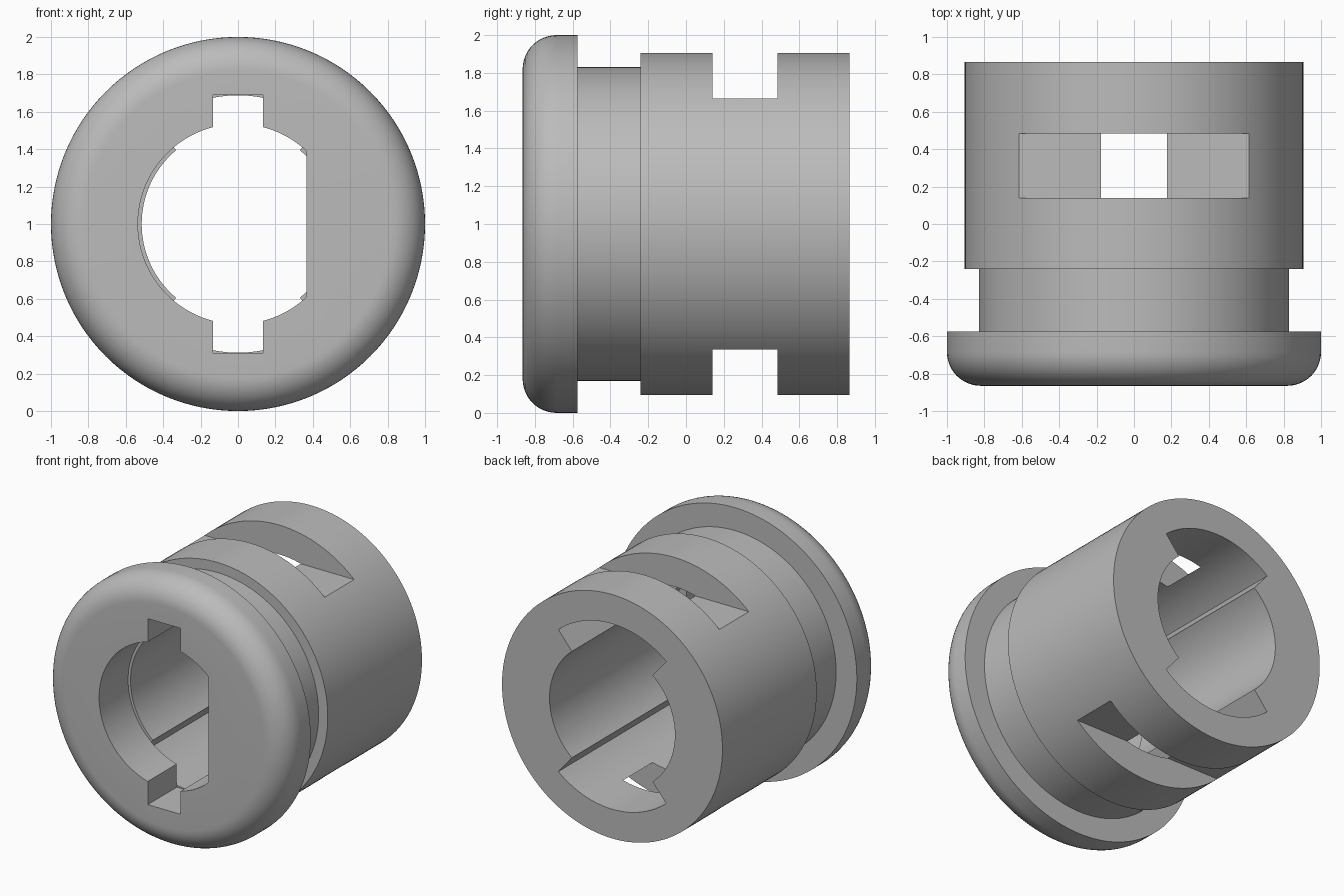
import bpy, bmesh
from math import sin, cos, pi, radians, sqrt, asin, acos
from mathutils import Matrix, Vector

if "Cube" in bpy.data.objects:
    bpy.data.objects.remove(bpy.data.objects["Cube"], do_unlink=True)

CENTRE = 1.0              # height of the axis
FRONT, BACK = -0.865, 0.865
STEP = -0.525             # depth where the front opening meets the rear bore

grey = bpy.data.materials.new("plain grey")
grey.use_nodes = True
grey.diffuse_color = (0.5, 0.5, 0.5, 1)
grey.node_tree.nodes["Principled BSDF"].inputs["Base Color"].default_value = (0.5, 0.5, 0.5, 1)


def add_object(name, bm):
    bmesh.ops.recalc_face_normals(bm, faces=bm.faces)
    mesh = bpy.data.meshes.new(name)
    bm.to_mesh(mesh)
    bm.free()
    obj = bpy.data.objects.new(name, mesh)
    bpy.context.collection.objects.link(obj)
    mesh.materials.append(grey)
    return obj


def arc(radius, start, end, steps):
    return [(radius * cos(start + (end - start) * i / steps),
             radius * sin(start + (end - start) * i / steps)) for i in range(steps + 1)]


def prism(name, outline, y0, y1):
    """Extrude an outline in x and z along y."""
    bm = bmesh.new()
    face = bm.faces.new([bm.verts.new((x, y0, z + CENTRE)) for x, z in outline])
    moved = bmesh.ops.extrude_face_region(bm, geom=[face])["geom"]
    bmesh.ops.translate(bm, vec=(0, y1 - y0, 0),
                        verts=[v for v in moved if isinstance(v, bmesh.types.BMVert)])
    return add_object(name, bm)


def box(name, x, y0, y1, z0, z1):
    return prism(name, [(-x, z0), (x, z0), (x, z1), (-x, z1)], y0, y1)


# Turned body: rounded flange, neck and barrel
FILLET = 0.18
profile = [(0, FRONT)]
profile += [(1 - FILLET + r, FRONT + FILLET + y) for r, y in arc(FILLET, -pi / 2, 0, 12)]
profile += [(1, -0.575), (0.83, -0.575), (0.83, -0.24), (0.905, -0.24), (0.905, BACK), (0, BACK)]
bm = bmesh.new()
verts = [bm.verts.new((r, y, CENTRE)) for r, y in profile]
edges = [bm.edges.new(pair) for pair in zip(verts, verts[1:])]
bmesh.ops.spin(bm, geom=verts + edges, cent=(0, 0, CENTRE), axis=(0, 1, 0),
               angle=2 * pi, steps=128, use_duplicate=False)
bmesh.ops.remove_doubles(bm, verts=bm.verts, dist=1e-4)
body = add_object("flanged_bushing", bm)

# Front opening: round hole with a flat on one side and two keyways
HOLE, FLAT, KEY, KEY_TOP = 0.535, 0.365, 0.135, 0.69
flat_angle, key_angle = acos(FLAT / HOLE), acos(KEY / HOLE)
upper = arc(HOLE, flat_angle, key_angle, 8) + [(KEY, KEY_TOP), (-KEY, KEY_TOP)]
upper += arc(HOLE, pi - key_angle, pi, 24)
lower = [(x, -z) for x, z in reversed(upper[:-1])]
front_hole = prism("front_hole_cutter", upper + lower, FRONT - 0.1, STEP)

# Rear bore: narrow at the sides, wide sectors above and below
side, wide, half = 0.515, 0.688, radians(50)
outline = (arc(side, -half, half, 32) + arc(wide, half, pi - half, 32)
           + arc(side, pi - half, pi + half, 32) + arc(wide, pi + half, 2 * pi - half, 32))
rear_bore = prism("rear_bore_cutter", outline, STEP - 0.001, BACK + 0.1)

# Cross slots in the top and bottom of the barrel
slots = [box("slot_cutter", 1.2, 0.14, 0.485, *span) for span in ((0.665, 1.2), (-1.2, -0.665))]

# Cut everything out, then bake the result
cutters = [front_hole, rear_bore] + slots
for cutter in cutters:
    cutter.hide_render = True
    mod = body.modifiers.new("cut", 'BOOLEAN')
    mod.operation = 'DIFFERENCE'
    mod.solver = 'EXACT'
    mod.object = cutter
bpy.context.view_layer.update()
baked = bpy.data.meshes.new_from_object(body.evaluated_get(bpy.context.evaluated_depsgraph_get()))
body.modifiers.clear()
body.data = baked
for cutter in cutters:
    bpy.data.objects.remove(cutter, do_unlink=True)

bpy.ops.object.select_all(action='DESELECT')
body.select_set(True)
bpy.context.view_layer.objects.active = body
bpy.ops.object.shade_smooth_by_angle(angle=radians(30))
